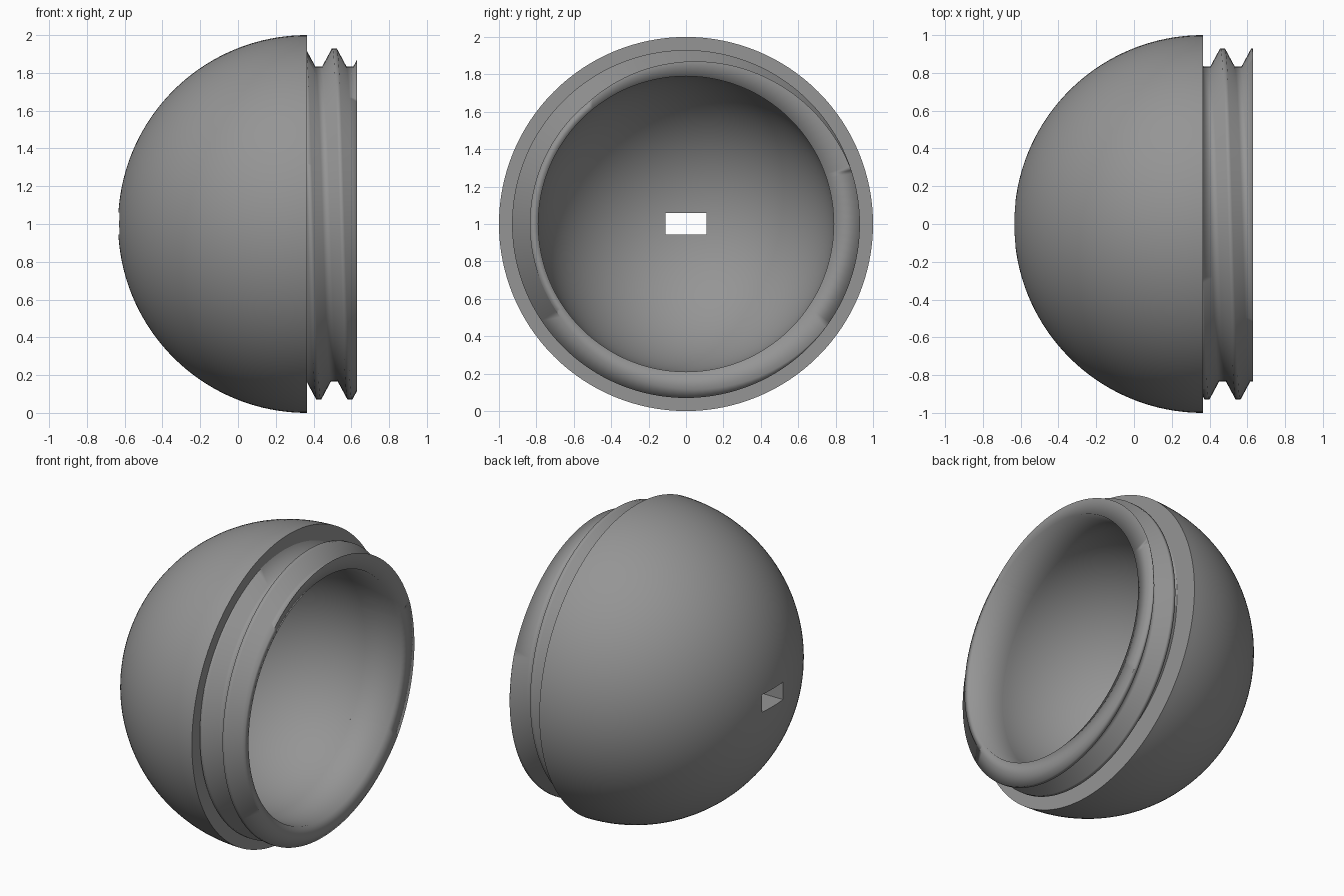
import bpy, bmesh, math
from mathutils import Vector

if "Cube" in bpy.data.objects:
    bpy.data.objects.remove(bpy.data.objects["Cube"])

RIM, END = 0.365, 0.63       # x of hemisphere rim and of neck end
BORE = 0.79                  # inner radius
PITCH, ROOT, CREST = 0.165, 0.835, 0.93
SEG = 128

grey = bpy.data.materials.new("dark_grey")
grey.diffuse_color = (0.3, 0.3, 0.3, 1)
grey.use_nodes = True
grey.node_tree.nodes["Principled BSDF"].inputs["Base Color"].default_value = grey.diffuse_color


def ring_point(x, r, a):
    # a is measured from straight up towards +y
    return Vector((x, r * math.sin(a), 1 + r * math.cos(a)))


def finish(bm, name):
    bmesh.ops.recalc_face_normals(bm, faces=bm.faces[:])
    me = bpy.data.meshes.new(name)
    bm.to_mesh(me)
    bm.free()
    me.materials.append(grey)
    ob = bpy.data.objects.new(name, me)
    bpy.context.collection.objects.link(ob)
    return ob


def smooth(ob, angle):
    bpy.ops.object.select_all(action='DESELECT')
    ob.select_set(True)
    bpy.context.view_layer.objects.active = ob
    bpy.ops.object.shade_smooth_by_angle(angle=math.radians(angle))


# Hollow hemisphere, lathed from its wall section
def arc(r, n=40):
    return [(RIM - r * math.cos(t * math.pi / 2 / n), r * math.sin(t * math.pi / 2 / n))
            for t in range(n + 1)]


bm = bmesh.new()
section = arc(1.0) + arc(BORE)[::-1]
verts = [bm.verts.new(ring_point(x, r, 0)) for x, r in section]
edges = [bm.edges.new(p) for p in zip(verts, verts[1:])]
bmesh.ops.spin(bm, geom=verts + edges, cent=(0, 0, 1), axis=(1, 0, 0),
               angle=2 * math.pi, steps=SEG, use_merge=True)
bmesh.ops.remove_doubles(bm, verts=bm.verts[:], dist=1e-4)
shell = finish(bm, "hemisphere_shell")

# Rectangular slot through the pole
bpy.ops.mesh.primitive_cube_add(size=1, location=(-0.53, 0, 1.0025))
cutter = bpy.context.object
cutter.name = "slot_cutter"
cutter.scale = (0.5, 0.22, 0.115)
cutter.hide_render = True
cutter.data.materials.append(grey)
mod = shell.modifiers.new("slot", 'BOOLEAN')
mod.operation, mod.solver, mod.object = 'DIFFERENCE', 'EXACT', cutter
bpy.context.view_layer.objects.active = shell
bpy.ops.object.modifier_apply(modifier="slot")
bpy.data.objects.remove(cutter)
smooth(shell, 30)

# Threaded neck: a helical trapezoid thread, trimmed at both ends
bm = bmesh.new()
tooth = [(-0.063, ROOT), (-0.012, CREST), (0.012, CREST), (0.063, ROOT)]
profile = [(0.51 + k * PITCH + dx, r) for k in range(-2, 4) for dx, r in tooth]
cols = [[bm.verts.new(ring_point(x - PITCH * j / SEG, r, 2 * math.pi * j / SEG))
         for x, r in profile] for j in range(SEG)]
for j in range(SEG):
    wrap = j == SEG - 1
    nxt, off = (cols[0], -4) if wrap else (cols[j + 1], 0)
    for i in range(4 if wrap else 0, len(profile) - 1):
        bm.faces.new((cols[j][i], cols[j][i + 1], nxt[i + 1 + off], nxt[i + off]))
for x, side in ((END, 1), (RIM, -1)):
    bmesh.ops.bisect_plane(bm, geom=bm.verts[:] + bm.edges[:] + bm.faces[:], dist=1e-5,
                           plane_co=(x, 0, 0), plane_no=(side, 0, 0), clear_outer=True)

# End face and bore wall, blended softly by smooth shading
loop = [e for e in bm.edges if e.is_boundary and all(abs(v.co.x - END) < 1e-3 for v in e.verts)]
for x in (END, RIM):
    out = bmesh.ops.extrude_edge_only(bm, edges=loop)["geom"]
    loop = [g for g in out if isinstance(g, bmesh.types.BMEdge)]
    for v in (g for g in out if isinstance(g, bmesh.types.BMVert)):
        v.co = ring_point(x, BORE, math.atan2(v.co.y, v.co.z - 1))
neck = finish(bm, "threaded_neck")
smooth(neck, 100)
